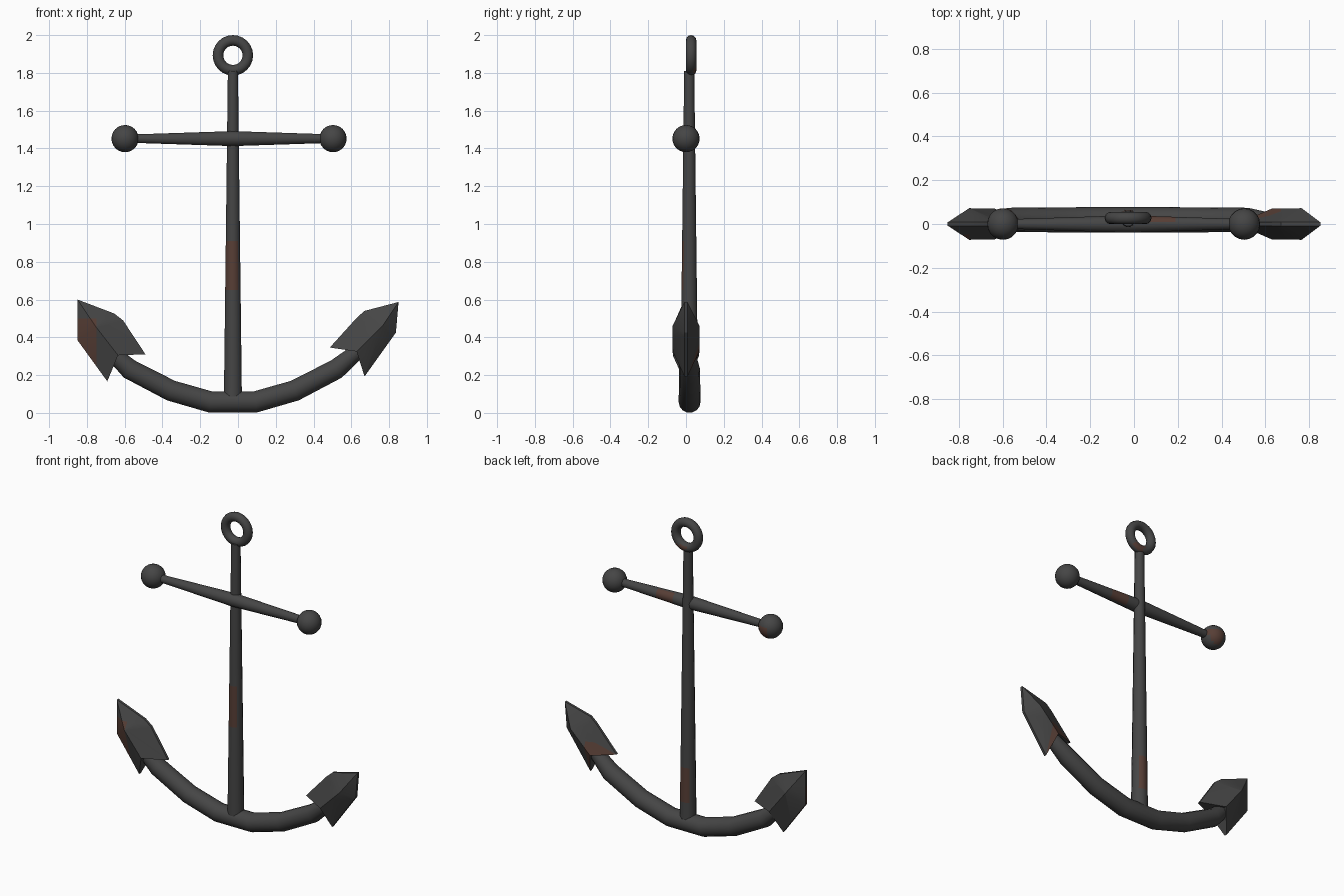
import bpy, bmesh, math
from mathutils import Vector

if "Cube" in bpy.data.objects:
    bpy.data.objects.remove(bpy.data.objects["Cube"])


def material(name, rgb):
    m = bpy.data.materials.new(name)
    m.diffuse_color = (*rgb, 1)
    m.use_nodes = True
    m.node_tree.nodes["Principled BSDF"].inputs["Base Color"].default_value = m.diffuse_color
    return m


IRON = material("dark iron", (0.060, 0.060, 0.060))
RUST = material("rust brown", (0.095, 0.048, 0.036))
CX, CY = -0.027, 0.019


def finish(name, bm, rust=None, angle=35):
    """Make an object; faces for which rust(centre, normal) holds turn brown."""
    bmesh.ops.recalc_face_normals(bm, faces=bm.faces)
    bm.normal_update()
    for f in bm.faces:
        f.material_index = int(bool(rust and rust(f.calc_center_median(), f.normal)))
    me = bpy.data.meshes.new(name)
    bm.to_mesh(me)
    bm.free()
    me.materials.append(IRON)
    me.materials.append(RUST)
    ob = bpy.data.objects.new(name, me)
    bpy.context.collection.objects.link(ob)
    bpy.ops.object.select_all(action='DESELECT')
    ob.select_set(True)
    bpy.context.view_layer.objects.active = ob
    bpy.ops.object.shade_smooth_by_angle(angle=math.radians(angle))
    return ob


def tube(name, path, sides=12, rust=None, angle=35):
    """Sweep round sections along (x, y, z, radius) points lying in the xz plane."""
    bm = bmesh.new()
    pts = [Vector(p[:3]) for p in path]
    rings = []
    for i, p in enumerate(pts):
        t = pts[min(i + 1, len(pts) - 1)] - pts[max(i - 1, 0)]
        t.y = 0
        n = Vector((0, 1, 0)).cross(t.normalized())
        r = path[i][3]
        rings.append([bm.verts.new(p + r * (n * math.cos(a) + Vector((0, math.sin(a), 0))))
                      for a in (2 * math.pi * (k + 0.5) / sides for k in range(sides))])
    for a, b in zip(rings, rings[1:]):
        for k in range(sides):
            j = (k + 1) % sides
            bm.faces.new((a[k], a[j], b[j], b[k]))
    bm.faces.new(rings[0])
    bm.faces.new(rings[-1])
    return finish(name, bm, rust, angle)


def cut(bm, co, no):
    bmesh.ops.bisect_plane(bm, geom=bm.verts[:] + bm.edges[:] + bm.faces[:],
                           plane_co=co, plane_no=no)


# Shank, tapering upwards, with rust on front and back
def shank_rust(c, n):
    return (0.65 < c.z < 0.91 and n.y < -0.4 and n.x < 0.6) or (0.2 < c.z < 0.42 and n.y > 0.6)


tube("shank", [(CX, CY - 0.002, z, 0.049 - 0.0125 * (z - 0.1))
               for z in (0.08, 0.2, 0.42, 0.65, 0.91, 1.81)], rust=shank_rust)

# Curved arm
half = [(0.119, 0.058, 0.058), (0.328, 0.118, 0.057), (0.548, 0.232, 0.055), (0.66, 0.325, 0.04)]
arm = [(CX - x, CY, z, r) for x, z, r in reversed(half)] + [(CX + x, CY, z, r) for x, z, r in half]
arm[0] = (-0.68, 0.005, 0.33, 0.04)
arm[-1] = (0.65, 0.005, 0.34, 0.04)
tube("arm", arm, sides=14, angle=30)

# Stock bar, thickest in the middle
tube("stock", [(x, 0, 1.452, 0.041 - 0.019 * abs(x - CX) / 0.56)
               for x in (-0.6, CX, 0.07, 0.19, 0.5)],
     rust=lambda c, n: 0.07 < c.x < 0.19 and n.y > 0.2)

# Ball ends
for name, x in (("left_ball", -0.598), ("right_ball", 0.503)):
    bm = bmesh.new()
    bmesh.ops.create_uvsphere(bm, u_segments=20, v_segments=12, radius=0.072)
    bmesh.ops.translate(bm, verts=bm.verts, vec=(x, 0, 1.452))
    finish(name, bm, (lambda c, n: n.y > 0.45 and n.x > -0.2 and n.z < 0.25) if x < 0 else None)

# Ring
bm = bmesh.new()
N, M = 24, 12
ring = [[bm.verts.new((CX + (0.079 + 0.028 * math.cos(b)) * math.cos(a), 0.027 + 0.028 * math.sin(b),
                       1.893 + (0.079 + 0.028 * math.cos(b)) * math.sin(a)))
         for b in (2 * math.pi * j / M for j in range(M))]
        for a in (2 * math.pi * i / N for i in range(N))]
for i in range(N):
    for j in range(M):
        bm.faces.new((ring[i][j], ring[(i + 1) % N][j],
                      ring[(i + 1) % N][(j + 1) % M], ring[i][(j + 1) % M]))
finish("ring", bm, lambda c, n: c.z < 1.83 and n.y > 0.3 and c.x > CX - 0.01, 60)


# Flukes: thin-edged arrowheads with a raised middle ridge on both sides
def fluke(name, outline, ridge, cuts, rust):
    """outline runs from the tip round to the notch (item 'notch') and back."""
    bm = bmesh.new()
    n = len(outline)
    notch = n - 3
    loops = []
    for s in (-1, 1):
        vs = [bm.verts.new((x, s * (0.07 if i == notch else 0.008), z))
              for i, (x, z) in enumerate(outline)]
        r = bm.verts.new((ridge[0], s * 0.072, ridge[1]))
        for i in range(n):
            bm.faces.new((vs[i], vs[(i + 1) % n], r))
        loops.append(vs)
    for i in range(n):
        j = (i + 1) % n
        bm.faces.new((loops[0][i], loops[0][j], loops[1][j], loops[1][i]))
    for co, no in cuts:
        cut(bm, co, no)
    finish(name, bm, rust, 20)


fluke("left_fluke",
      [(-0.85, 0.6), (-0.655, 0.526), (-0.608, 0.489), (-0.49, 0.31),
       (-0.635, 0.305), (-0.692, 0.167), (-0.85, 0.385)], (-0.752, 0.455),
      [((-0.75, 0, 0), (1, 0, 0)), ((0, 0, 0.5), (0, 0, 1))],
      lambda c, n: c.x < -0.75 and c.z < 0.5 and n.y < 0.3)
fluke("right_fluke",
      [(0.85, 0.587), (0.67, 0.54), (0.63, 0.505), (0.486, 0.346),
       (0.628, 0.325), (0.67, 0.193), (0.836, 0.425)], (0.765, 0.46),
      [((0.67, 0, 0), (1, 0, 0)), ((0, 0, 0.4), (0, 0, 1))],
      lambda c, n: 0.58 < c.x < 0.67 and c.z < 0.4 and n.y > 0.3)
